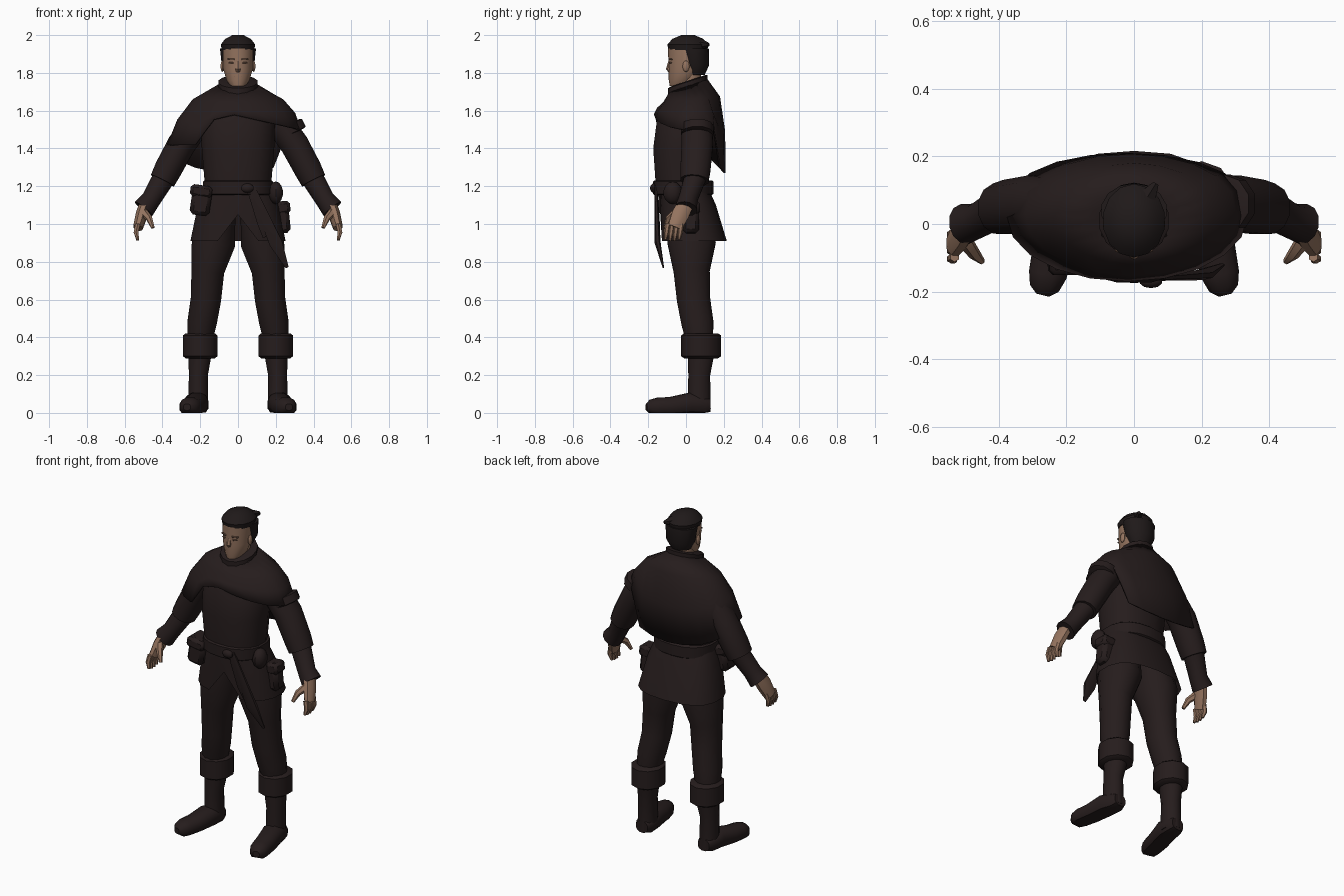
import bpy, bmesh
from math import sin, cos, pi, copysign, radians
from mathutils import Vector, Matrix

if "Cube" in bpy.data.objects:
    bpy.data.objects.remove(bpy.data.objects["Cube"])


def material(name, red, green, blue):
    made = bpy.data.materials.new(name)
    made.use_nodes = True
    made.diffuse_color = (red, green, blue, 1)
    shader = made.node_tree.nodes["Principled BSDF"]
    shader.inputs["Base Color"].default_value = made.diffuse_color
    shader.inputs["Roughness"].default_value = .9
    return made


CLOTH = material("dark brown cloth", .019, .012, .012)
HAIR = material("black brown hair", .014, .01, .01)
SKIN = material("tan skin", .3, .175, .115)
SHADE = material("dark tan skin", .16, .09, .06)


def finish(bm, name, mat):
    """Turn a bmesh into a named, coloured and smoothed object."""
    bmesh.ops.recalc_face_normals(bm, faces=bm.faces)
    mesh = bpy.data.meshes.new(name)
    bm.to_mesh(mesh)
    bm.free()
    mesh.materials.append(mat)
    ob = bpy.data.objects.new(name, mesh)
    bpy.context.collection.objects.link(ob)
    bpy.ops.object.select_all(action="DESELECT")
    ob.select_set(True)
    bpy.context.view_layer.objects.active = ob
    bpy.ops.object.shade_smooth_by_angle(angle=radians(40))
    return ob


def join_rows(rows, name, mat, caps=True):
    """Bridge closed rows of points into a tube."""
    bm = bmesh.new()
    rows = [[bm.verts.new(point) for point in row] for row in rows]
    for upper, lower in zip(rows, rows[1:]):
        for i in range(len(upper)):
            bm.faces.new((upper[i - 1], upper[i], lower[i], lower[i - 1]))
    if caps:
        bm.faces.new(rows[0])
        bm.faces.new(rows[-1])
    return finish(bm, name, mat)


def power(value, exponent):
    return copysign(abs(value) ** exponent, value)


def loft(name, rings, mat=CLOTH, n=12, side=1, level=False, deep=1, square=1,
         tilt=0, caps=True, floor=False, slit=0):
    """Rings are (x, y, z, radius), x left out on the centre line.
    They face along the path unless level; deep scales the second radius."""
    rings = [(0, *ring)[-4:] for ring in rings]
    centres = [Vector((x * side, y, z)) for x, y, z, radius in rings]
    rows = []
    for k, centre in enumerate(centres):
        along = Vector((0, 0, 1))
        if not level:
            along = (centres[min(k + 1, len(rings) - 1)] - centres[max(k - 1, 0)]).normalized()
        across = (Vector((1, 0, 0)) - along * along.x).normalized()
        other = along.cross(across) * deep
        row = []
        for i in range(n):
            angle = 2 * pi * (i + .5) / n
            point = centre + rings[k][-1] * (across * power(cos(angle), square)
                                             + other * power(sin(angle), square))
            point.z += tilt * point.y
            if floor:
                point.z = max(point.z, 0)
            # Raise the middle of the front hem into a slit
            if slit and centre == centres[-1] and point.y < 0 and abs(point.x) < slit / 2:
                point.z += slit
            row.append(point)
        rows.append(row)
    return join_rows(rows, name, mat, caps)


def band(name, top, bottom, radius, lip=.85, **options):
    """A thick cuff or belt with edges turned in at both ends."""
    top, bottom = Vector(top), Vector(bottom)
    rings = [(*top.lerp(bottom, step), radius * scale)
             for step, scale in ((-.1, lip), (0, 1), (1, 1), (1.1, lip))]
    return loft(name, rings, **options)


def block(name, place, size, mat, bevel, turn=0, axis="Y"):
    bm = bmesh.new()
    matrix = Matrix.Translation(place) @ Matrix.Rotation(turn, 4, axis) @ Matrix.Diagonal((*size, 1))
    bmesh.ops.create_cube(bm, size=1, matrix=matrix)
    bmesh.ops.bevel(bm, geom=bm.edges[:], offset=bevel, segments=1, affect="EDGES")
    return finish(bm, name, mat)


def pouch(name, place, size, turn):
    """A bevelled bag with a slightly larger flap over its top."""
    place, size = Vector(place), Vector(size)
    block(name, place, size, CLOTH, .02, turn)
    lift = Vector((0, 0, size.z * .3))
    flap = Vector((size.x * 1.1, size.y * 1.1, size.z * .4))
    block(name + "_flap", place + lift, flap, CLOTH, .015, turn)


def ball(name, place, size, mat):
    bm = bmesh.new()
    matrix = Matrix.Translation(place) @ Matrix.Diagonal((*size, 1))
    bmesh.ops.create_uvsphere(bm, u_segments=10, v_segments=7, radius=1, matrix=matrix)
    return finish(bm, name, mat)


# Torso and tunic skirt, split at the front
loft("torso", [(-.02, 1.17, .175), (-.02, 1.4, .195), (.01, 1.6, .2), (.02, 1.67, .15),
               (.02, 1.73, .1)], n=16, level=True, deep=.8, square=.85)
loft("tunic_skirt", [(-.01, 1.2, .18), (.01, 1.1, .215), (.04, .91, .255)],
     n=18, level=True, deep=.69, square=.8, caps=False, slit=.14)

# Belt, knot and hanging sash
band("belt", (0, -.015, 1.225), (0, -.015, 1.16), .188, lip=.95, n=18, level=True,
     deep=.85, square=.85)
ball("sash_knot", (.05, -.17, 1.19), (.035, .02, .025), CLOTH)
loft("long_sash_tail", [(.07, -.16, 1.2, .02), (.2, -.15, .9, .04), (.26, -.12, .77, .01)],
     n=6, deep=.4)
loft("short_sash_tail", [(.06, -.16, 1.2, .02), (.13, -.15, 1, .03), (.14, -.14, .93, .01)],
     n=6, deep=.4)

# Pouches
pouch("right_pouch", (-.195, -.085, 1.125), (.105, .12, .16), .15)
pouch("left_pouch", (.23, .025, 1.035), (.085, .09, .17), -.1)
ball("left_small_pouch", (.2, -.07, 1.165), (.04, .05, .06), CLOTH)


# Mantle: short over the left arm, long over the right arm and the back
def hem_height(angle, x):
    if sin(angle) < 0:
        if x < -.15:
            return 1.42
        return 1.58 - .08 * abs(cos(angle))
    return 1.5 if x > .2 else 1.42 - .15 * sin(angle)


def mantle_column(angle):
    c, s = cos(angle), sin(angle)
    neck = Vector((.1 * c, .015 + .1 * s, 1.735 + .03 * s))
    shoulder = Vector((.24 * c, .03 + .15 * s, 1.66 + .015 * s))
    x = .355 * c - .02
    # The back hangs flatter than the front
    y = .02 + .19 * (s if s < 0 else s ** .7)
    hem = Vector((x, y, hem_height(angle, x)))
    middle = shoulder.lerp(hem, .45)
    middle.xy *= 1.07
    return neck, shoulder, middle, hem


columns = [mantle_column(2 * pi * i / 20) for i in range(20)]
mantle = join_rows(zip(*columns), "shoulder_mantle", CLOTH, caps=False)
mantle.modifiers.new("thickness", "SOLIDIFY").thickness = .01

# Collar and neck
band("collar", (0, .01, 1.75), (0, .01, 1.7), .105, n=14, level=True, tilt=.33)
loft("neck", [(.03, 1.68, .06), (.02, 1.8, .06)], SKIN, level=True)

# Head and face
loft("head", [(-.04, 1.73, .04), (-.02, 1.76, .062), (0, 1.82, .08), (0, 1.93, .083),
              (.01, 1.97, .05)], SKIN, n=14, level=True, deep=1.15)
loft("nose", [(-.08, 1.875, .01), (-.09, 1.82, .016), (-.08, 1.8, .01)], SKIN, n=6, level=True)
block("mouth", (0, -.082, 1.78), (.045, .009, .008), SHADE, .002)

# Hair
loft("back_hair", [(.05, 1.79, .06), (.05, 1.84, .088), (.04, 1.93, .098)],
     HAIR, n=14, level=True, deep=.82)
loft("top_hair", [(.01, 1.92, .088), (.01, 1.95, .093), (.01, 1.98, .07), (.01, 2, .03)],
     HAIR, n=14, level=True, deep=1.17)
loft("hair_tuft", [(.04, .08, 1.95, .03), (.065, .12, 1.95, .01)], HAIR, n=6)

# Band round the bare left shoulder
band("left_arm_band", (.265, .06, 1.52), (.285, .06, 1.48), .086, n=10)

# Paired parts
for side, word in ((1, "left_"), (-1, "right_")):
    # Ear, brow and eye
    ball(word + "ear", (.083 * side, 0, 1.835), (.01, .018, .03), SKIN)
    for name, height, size in (("brow", 1.872, (.04, .009, .009)),
                               ("eye", 1.853, (.026, .009, .007))):
        block(word + name, (.037 * side, -.083, height), size, SHADE, .002, .35 * side, "Z")

    # Sleeve and forearm with a flared wrist
    loft(word + "sleeve", [(.17, .05, 1.6, .075), (.3, .06, 1.42, .078), (.37, .05, 1.29, .075),
                           (.4, .045, 1.23, .07)], side=side, deep=1.1)
    loft(word + "forearm", [(.39, .05, 1.25, .06), (.46, .01, 1.13, .052), (.5, 0, 1.08, .06)],
         side=side)

    # Hand
    loft(word + "palm", [(.49, 0, 1.11, .03), (.51, -.03, 1.05, .033), (.53, -.06, .98, .027)],
         SKIN, n=8, side=side, deep=1.5)
    for finger in range(4):
        y = -.025 - .024 * finger
        tip = .91 + .006 * abs(finger - 1.5)
        loft(word + "finger", [(.53, y, 1, .015), (.54, y - .006, .955, .014),
                               (.53, y - .012, tip, .008)], SKIN, n=6, side=side)
    loft(word + "thumb", [(.5, -.05, 1.06, .024), (.47, -.09, 1.03, .018), (.45, -.11, .98, .01)],
         SKIN, n=6, side=side)

    # Leg, turned-down boot and foot
    loft(word + "trouser_leg", [(.11, .02, 1.08, .1), (.13, .03, .9, .12), (.16, .03, .75, .09),
                                (.17, .04, .6, .083), (.19, .06, .48, .08), (.2, .07, .4, .07)],
         side=side, deep=1.1)
    band(word + "boot_cuff", (.2, .08, .41), (.2, .08, .3), .096, side=side, n=10, deep=1.1)
    loft(word + "boot_shaft", [(.2, .08, .33, .065), (.21, .07, .2, .052), (.21, .07, .02, .055)],
         side=side, deep=1.15)
    loft(word + "foot", [(.21, .13, .04, .04), (.21, .1, .04, .055), (.22, .02, .05, .065),
                         (.24, -.08, .03, .062), (.255, -.15, .03, .058), (.265, -.19, .03, .045),
                         (.27, -.21, .03, .02)],
         side=side, deep=.9, square=.85, floor=True)
